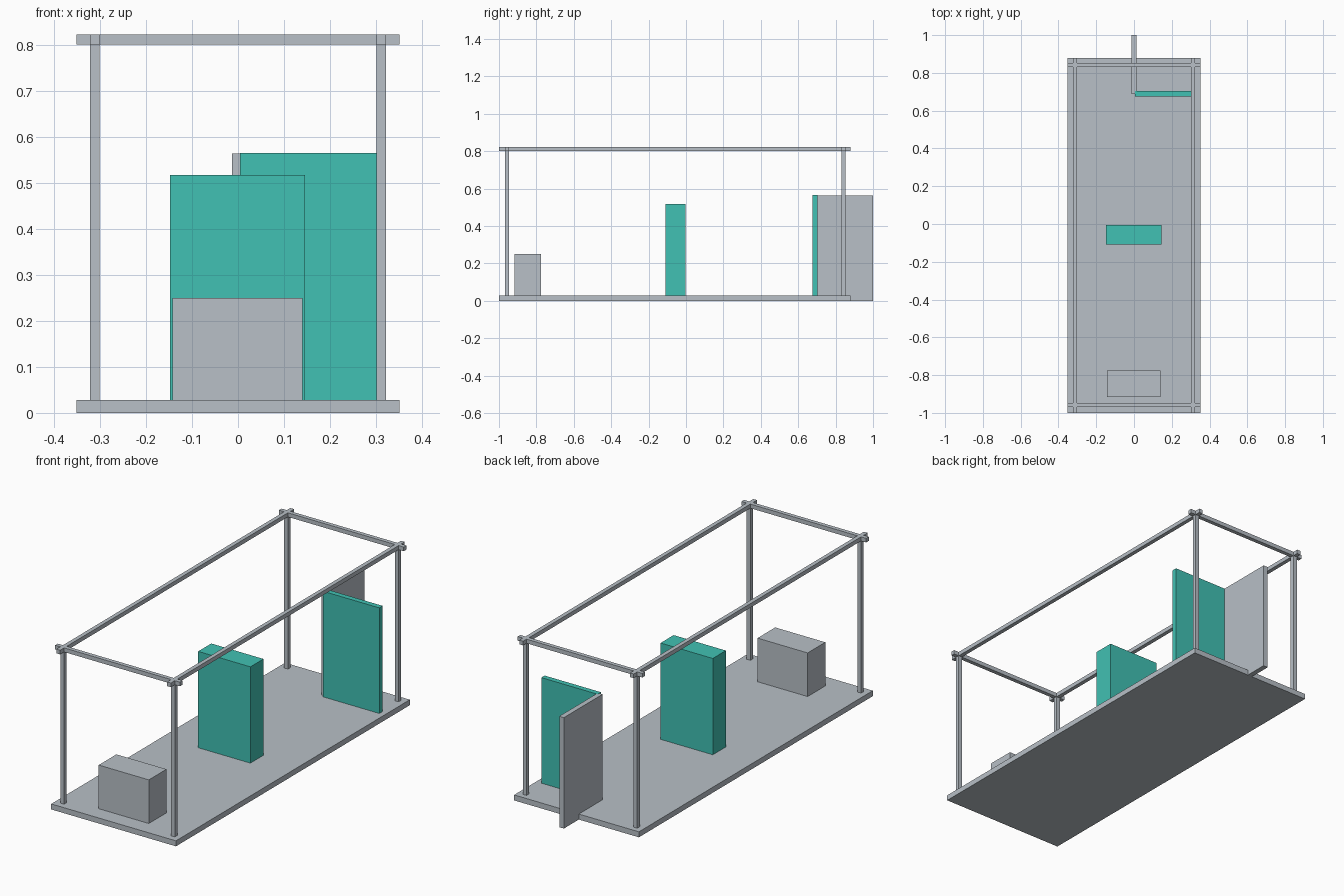
import bpy

if "Cube" in bpy.data.objects:
    bpy.data.objects.remove(bpy.data.objects["Cube"])


def material(name, rgb):
    m = bpy.data.materials.new(name)
    m.diffuse_color = (*rgb, 1.0)
    m.use_nodes = True
    m.node_tree.nodes["Principled BSDF"].inputs["Base Color"].default_value = m.diffuse_color
    return m


GRAY = material("light_gray", (0.479, 0.525, 0.569))
TEAL = material("teal", (0.053, 0.533, 0.451))


def box(name, x, y, z, mat):
    """Axis-aligned box from (min, max) ranges."""
    bpy.ops.mesh.primitive_cube_add(size=1)
    ob = bpy.context.object
    ob.name = name
    ob.location = [(a + b) / 2 for a, b in (x, y, z)]
    ob.scale = [b - a for a, b in (x, y, z)]
    bpy.ops.object.transform_apply(location=True, rotation=False, scale=True)
    ob.data.materials.append(mat)
    return ob


HALF_X = 0.351
Y_RANGE = (-1.0, 0.88)
RAIL_Z = (0.802, 0.823)
COLUMNS = {"left": (-0.322, -0.301), "right": (0.301, 0.322)}
ROWS = {"front": (-0.968, -0.947), "back": (0.831, 0.852)}

# Floor slab
box("floor", (-HALF_X, HALF_X), Y_RANGE, (0, 0.028), GRAY)

# Frame: long rails, cross rails and corner posts
for side, x in COLUMNS.items():
    box(f"{side}_long_rail", x, Y_RANGE, RAIL_Z, GRAY)
for end, y in ROWS.items():
    box(f"{end}_cross_rail", (-HALF_X, HALF_X), y, RAIL_Z, GRAY)
    for side, x in COLUMNS.items():
        box(f"{end}_{side}_post", x, y, (0.01, 0.81), GRAY)

# Low block and tall cabinet
box("low_block", (-0.142, 0.14), (-0.917, -0.775), (0.01, 0.25), GRAY)
box("tall_cabinet", (-0.148, 0.146), (-0.109, -0.004), (0.01, 0.518), TEAL)

# Partition and the door panel that overhangs the back of the floor
box("partition_panel", (0.004, 0.322), (0.676, 0.703), (0.01, 0.565), TEAL)
box("door_panel", (-0.013, 0.013), (0.689, 1.0), (0, 0.5645), GRAY)
